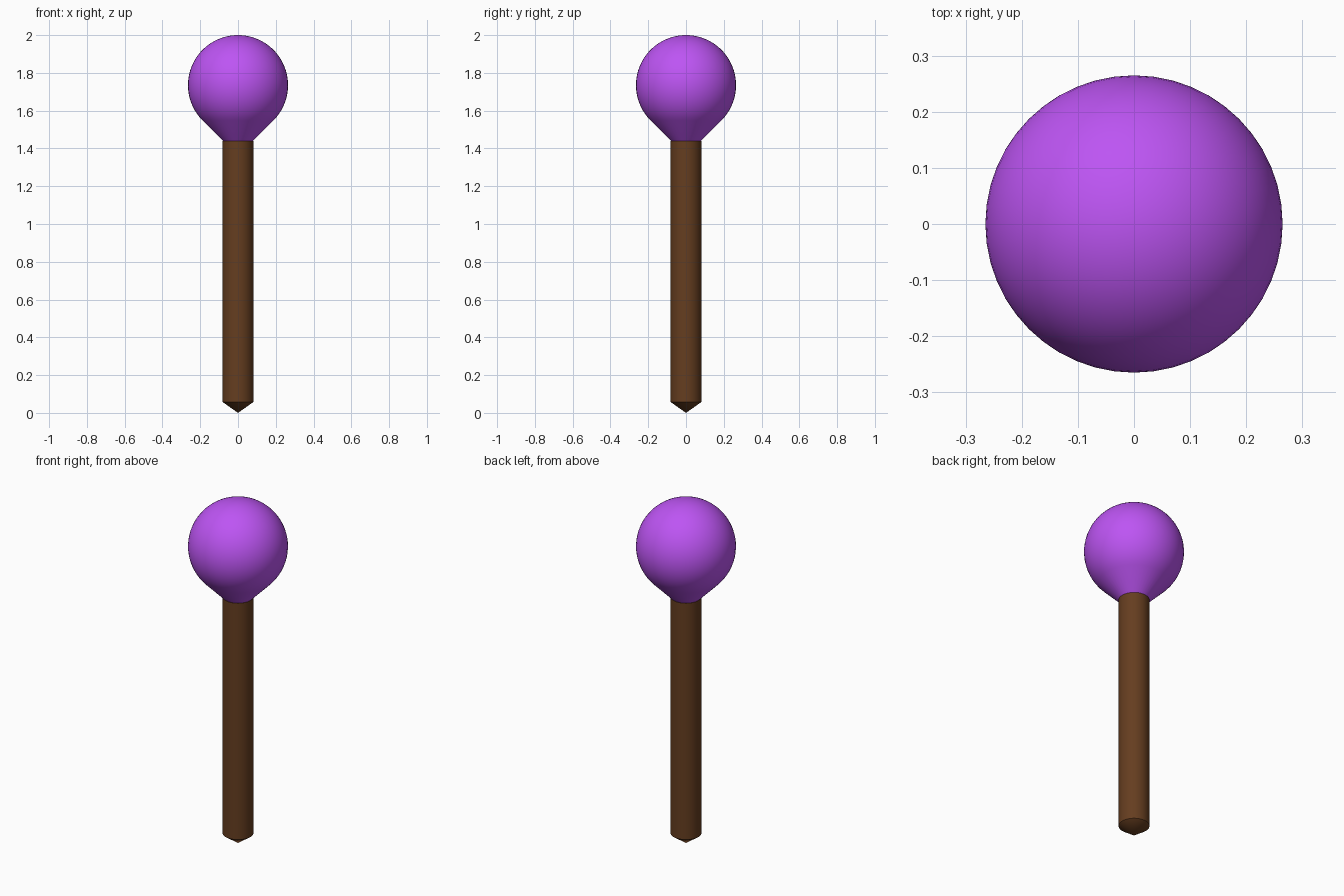
import bpy, bmesh, math

if "Cube" in bpy.data.objects:
    bpy.data.objects.remove(bpy.data.objects["Cube"])

SIDES = 48
R, CZ = 0.265, 1.735        # bulb radius and centre height
SR, NECK, TIP = 0.082, 1.44, 0.058


def material(name, rgb):
    m = bpy.data.materials.new(name)
    m.diffuse_color = (*rgb, 1)
    m.use_nodes = True
    m.node_tree.nodes["Principled BSDF"].inputs["Base Color"].default_value = m.diffuse_color
    return m


def lathe(name, profile, mat, sides, angle):
    """Spin an (r, z) profile about the z axis."""
    bm = bmesh.new()
    verts = [bm.verts.new((r, 0, z)) for r, z in profile]
    edges = [bm.edges.new(p) for p in zip(verts, verts[1:])]
    bmesh.ops.spin(bm, geom=verts + edges, cent=(0, 0, 0), axis=(0, 0, 1),
                   angle=math.tau, steps=sides, use_duplicate=False)
    bmesh.ops.remove_doubles(bm, verts=bm.verts, dist=1e-5)
    bmesh.ops.recalc_face_normals(bm, faces=bm.faces)
    mesh = bpy.data.meshes.new(name)
    bm.to_mesh(mesh)
    bm.free()
    ob = bpy.data.objects.new(name, mesh)
    bpy.context.collection.objects.link(ob)
    mesh.materials.append(mat)
    bpy.ops.object.select_all(action='DESELECT')
    ob.select_set(True)
    bpy.context.view_layer.objects.active = ob
    bpy.ops.object.shade_smooth_by_angle(angle=math.radians(angle))
    return ob


# Pointed wooden shaft
lathe("shaft", [(0, 0), (SR, TIP), (SR, NECK), (0, NECK)],
      material("wood", (0.13, 0.047, 0.014)), 32, 30)

# Round bulb tapering tangentially into the neck
low = math.radians(-45)
steps = 28
bulb = [(0, NECK), (SR - 0.002, NECK)]
for i in range(steps + 1):
    a = low + (math.pi / 2 - low) * i / steps
    bulb.append((max(R * math.cos(a), 0), CZ + R * math.sin(a)))
lathe("bulb", bulb, material("purple", (0.51, 0.09, 0.9)), SIDES, 40)
